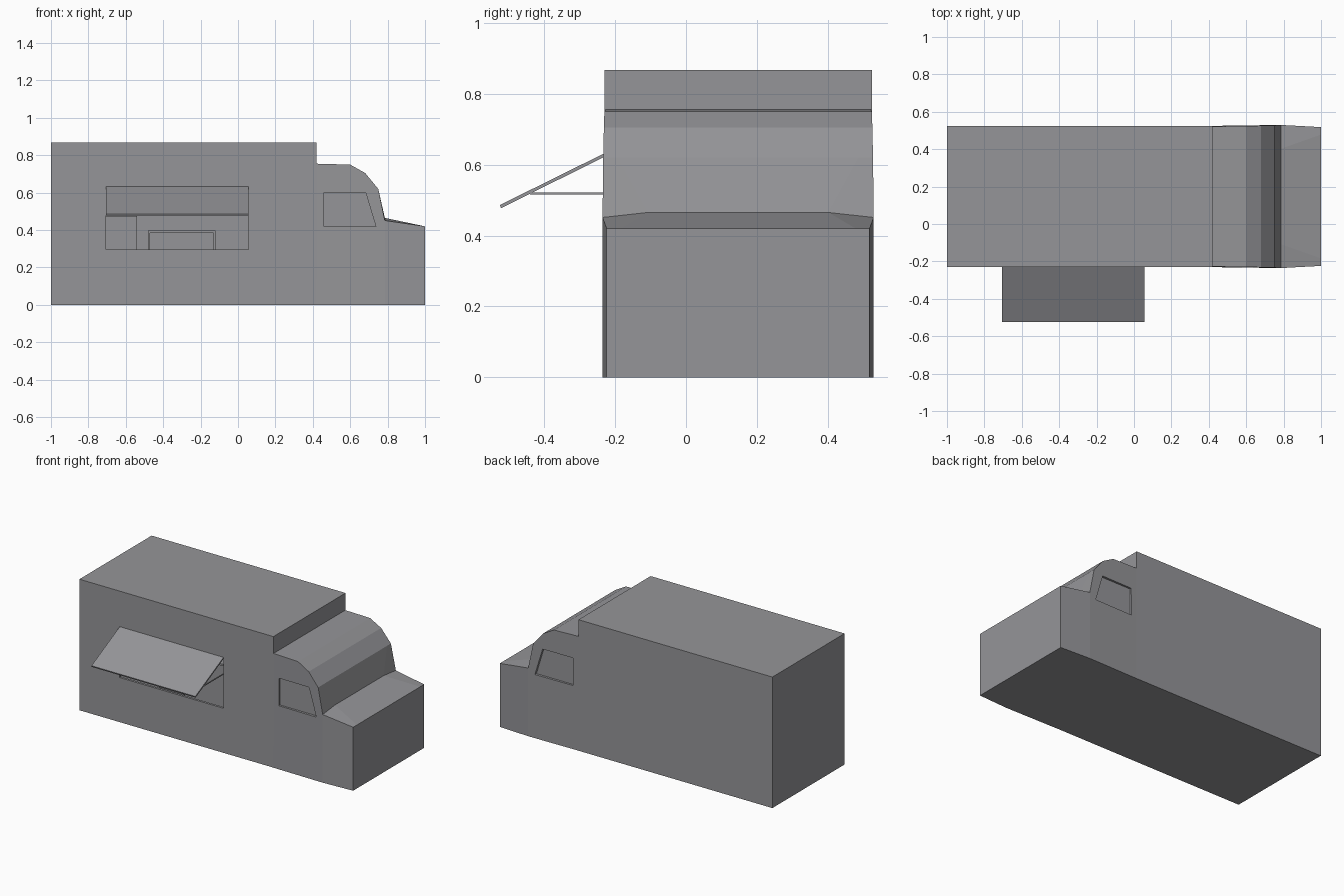
import bpy, bmesh
from mathutils import Vector

cube = bpy.data.objects.get("Cube")
if cube:
    bpy.data.objects.remove(cube, do_unlink=True)

grey = bpy.data.materials.new("body_grey")
grey.use_nodes = True
colour = (0.30, 0.30, 0.315, 1)
grey.diffuse_color = colour
grey.node_tree.nodes["Principled BSDF"].inputs["Base Color"].default_value = colour

MID = 0.147           # centre line of the body across y
FRONT, BACK = -0.23, 0.525


def make(name, bm):
    bmesh.ops.recalc_face_normals(bm, faces=bm.faces)
    mesh = bpy.data.meshes.new(name)
    bm.to_mesh(mesh)
    bm.free()
    mesh.materials.append(grey)
    obj = bpy.data.objects.new(name, mesh)
    bpy.context.collection.objects.link(obj)
    return obj


def box(name, lo, hi):
    bm = bmesh.new()
    bmesh.ops.create_cube(bm, size=1)
    lo, hi = Vector(lo), Vector(hi)
    for v in bm.verts:
        v.co = (lo + hi) / 2 + v.co * (hi - lo)
    return make(name, bm)


def prism(name, outline, axis, start, end):
    """Extrude a closed 2D outline along x or y."""
    bm = bmesh.new()

    def point(a, b, t):
        return (t, a, b) if axis == "x" else (a, t, b)

    face = bm.faces.new([bm.verts.new(point(a, b, start)) for a, b in outline])
    new = bmesh.ops.extrude_face_region(bm, geom=[face])["geom"]
    shift = Vector(point(0, 0, end - start))
    bmesh.ops.translate(bm, vec=shift, verts=[g for g in new if isinstance(g, bmesh.types.BMVert)])
    return make(name, bm)


def cut(target, cutter):
    cutter.hide_render = True
    mod = target.modifiers.new("cut", "BOOLEAN")
    mod.operation = "DIFFERENCE"
    mod.solver = "EXACT"
    mod.object = cutter
    bpy.context.view_layer.objects.active = target
    bpy.ops.object.modifier_apply(modifier=mod.name)
    bpy.data.objects.remove(cutter, do_unlink=True)


# Hollow cargo body with a serving hatch
W0, W1, SILL, HEAD = -0.705, 0.055, 0.295, 0.632
body = box("cargo_body", (-1, FRONT, 0), (0.42, BACK, 0.867))
cut(body, box("cavity", (-0.985, FRONT + 0.015, 0.015), (0.405, BACK - 0.015, 0.852)))
cut(body, box("hatch_hole", (W0, FRONT - 0.05, SILL), (W1, FRONT + 0.05, HEAD)))

# Cab: four lengthwise sections joined across the width
WIDE = 0.785
profile = [(0.415, 0), (WIDE, 0), (1, 0), (1, 0.42), (WIDE, 0.465), (0.75, 0.62),
           (0.68, 0.705), (0.6, 0.75), (0.415, 0.755)]


def half_width(x, z):
    if x == 1:
        return 0.371
    return 0.3775 + 0.005 * (x - 0.415) / 0.37 - 0.003 * max(0, z - 0.46) / 0.3


bm = bmesh.new()
sections = []
for side, edge in ((-1, True), (-1, False), (1, False), (1, True)):
    row = []
    for i, (x, z) in enumerate(profile):
        hw = half_width(x, z)
        if not edge:
            hw = 0.255 if i == 4 else hw - 0.04
        if edge and i == 4:
            z -= 0.014
        row.append(bm.verts.new((x, MID + side * hw, z)))
    sections.append(row)
count = len(profile)
for a, b in zip(sections, sections[1:]):
    for i in range(count):
        j = (i + 1) % count
        bm.faces.new((a[i], a[j], b[j], b[i]))
for row in (sections[0], sections[3]):
    bm.faces.new(row[1:5])
    bm.faces.new([row[0], row[1]] + row[4:])
cab = make("cab", bm)

# Recessed side windows
pane = [(0.46, 0.42), (0.737, 0.42), (0.682, 0.602), (0.46, 0.602)]
for side in (-1, 1):
    cut(cab, prism("window_cutter", pane, "y", MID + side * 0.364, MID + side * 0.42))

# Raised hatch panel and its stays
prism("hatch_panel", [(FRONT, 0.622), (FRONT, 0.632), (-0.525, 0.486), (-0.522, 0.477)],
      "x", W0, W1)
for name, x in (("left_stay", W1 - 0.008), ("right_stay", W0 + 0.002)):
    box(name, (x, -0.44, 0.516), (x + 0.006, FRONT + 0.01, 0.521))

# Kitchen fittings behind the hatch
box("cabinet", (-0.9, -0.05, 0.015), (-0.54, 0.3, 0.475))
box("worktop", (-0.48, 0.1, 0.385), (-0.12, 0.45, 0.397))
for name, x in (("worktop_right_side", -0.48), ("worktop_left_side", -0.13)):
    box(name, (x, 0.1, 0.015), (x + 0.01, 0.45, 0.385))
box("worktop_front", (-0.47, 0.11, 0.015), (-0.13, 0.12, 0.385))
